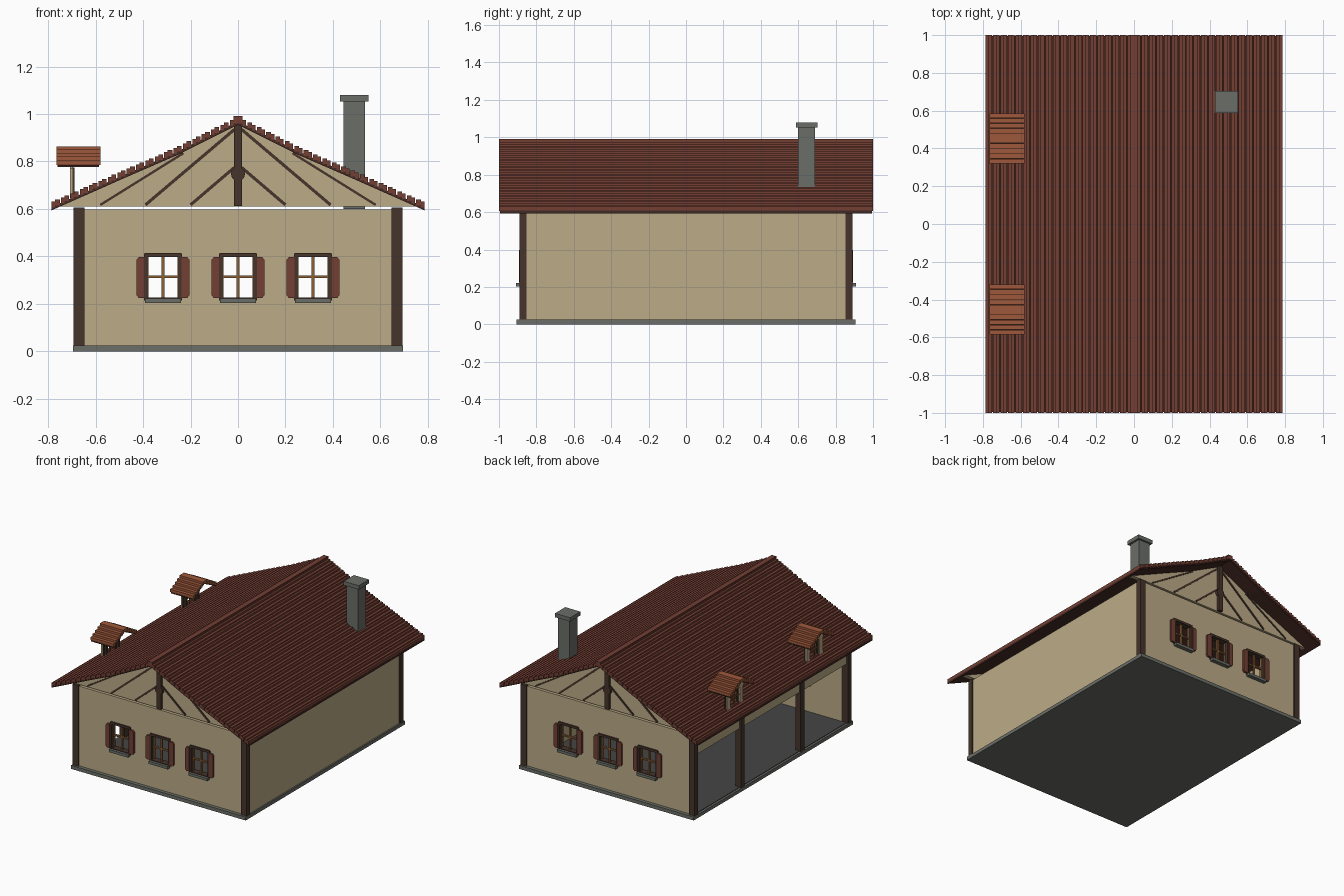
import bpy, bmesh, math

cube = bpy.data.objects.get("Cube")
if cube:
    bpy.data.objects.remove(cube)


def material(name, hex_colour):
    srgb = [int(hex_colour[i:i + 2], 16) / 255 for i in (0, 2, 4)]
    col = [c / 12.92 if c <= 0.04045 else ((c + 0.055) / 1.055) ** 2.4 for c in srgb] + [1]
    m = bpy.data.materials.new(name)
    m.use_nodes = True
    m.diffuse_color = col
    m.node_tree.nodes["Principled BSDF"].inputs["Base Color"].default_value = col
    return m


PLASTER = material("beige plaster", "bcab87")
ROOF = material("roof red brown", "733f34")
SHADE = material("dark roof batten", "422822")
TIMBER = material("dark timber", "46342b")
ORANGE = material("orange tile", "9e583b")
STONE = material("grey stone", "6b6e67")
FLOOR = material("dark floor", "454545")
WOOD = material("window wood", "8a5f35")


def finish(bm, name, mat):
    bmesh.ops.recalc_face_normals(bm, faces=bm.faces)
    mesh = bpy.data.meshes.new(name)
    bm.to_mesh(mesh)
    bm.free()
    mesh.materials.append(mat)
    ob = bpy.data.objects.new(name, mesh)
    bpy.context.collection.objects.link(ob)
    return ob


def boxes(name, mat, items):
    """One object from boxes given as (x0, x1, y0, y1, z0, z1)."""
    bm = bmesh.new()
    for x0, x1, y0, y1, z0, z1 in items:
        vs = bmesh.ops.create_cube(bm, size=1)["verts"]
        for v in vs:
            v.co = ((x0 + x1) / 2 + v.co.x * (x1 - x0),
                    (y0 + y1) / 2 + v.co.y * (y1 - y0),
                    (z0 + z1) / 2 + v.co.z * (z1 - z0))
    return finish(bm, name, mat)


def prisms(name, mat, polygons, a0, a1, axis="y"):
    """Extrude (u, z) polygons along y, or along x with u as y."""
    bm = bmesh.new()
    for poly in polygons:
        place = lambda u, z, a: (u, a, z) if axis == "y" else (a, u, z)
        f = bm.faces.new([bm.verts.new(place(u, z, a0)) for u, z in poly])
        new = bmesh.ops.extrude_face_region(bm, geom=[f])["geom"]
        for v in new:
            if isinstance(v, bmesh.types.BMVert):
                v.co["xyz".index(axis)] = a1
    return finish(bm, name, mat)


def bar(u0, z0, u1, z1, w):
    """Outline of a straight bar of width w."""
    d = math.hypot(u1 - u0, z1 - z0)
    nx, nz = -(z1 - z0) / d * w / 2, (u1 - u0) / d * w / 2
    return [(u0 + nx, z0 + nz), (u1 + nx, z1 + nz), (u1 - nx, z1 - nz), (u0 - nx, z0 - nz)]


PROFILE = [(0, 0.985), (0.26, 0.855), (0.49, 0.755), (0.79, 0.622)]


def roof_z(x):
    x = abs(x)
    for (xa, za), (xb, zb) in zip(PROFILE, PROFILE[1:]):
        if x <= xb + 1e-6:
            return za + (zb - za) * (x - xa) / (xb - xa)
    return PROFILE[-1][1]


# Base slab and floor
boxes("base_slab", STONE, [(-0.695, 0.695, -0.905, 0.905, 0, 0.025)])
boxes("floor", FLOOR, [(-0.68, 0.68, -0.87, 0.87, 0.025, 0.029)])

# Corner posts and the posts of the open side
posts = [(sx * 0.67 - 0.023, sx * 0.67 + 0.023, sy * 0.872 - 0.019, sy * 0.872 + 0.019, 0.025, 0.605)
         for sx in (-1, 1) for sy in (-1, 1)]
posts += [(-0.69, -0.648, y - 0.022, y + 0.022, 0.025, 0.605) for y in (-0.34, 0.34)]
boxes("timber_posts", TIMBER, posts)

# Closed side wall and the header over the open side
boxes("side_wall", PLASTER, [(0.655, 0.685, -0.855, 0.855, 0.025, 0.6)])
boxes("open_side_header", PLASTER, [(-0.68, -0.66, -0.855, 0.855, 0.45, 0.6)])

# Gable ends with windows
WINDOWS = (-0.316, 0, 0.316)
HW, Z0, Z1 = 0.078, 0.215, 0.41
for label, s in (("front", -1), ("back", 1)):
    def span(a, b):
        return tuple(sorted((s * a, s * b)))
    wy = span(0.85, 0.88)
    edges = [-0.648] + [e for c in WINDOWS for e in (c - HW, c + HW)] + [0.648]
    wall = [(-0.648, 0.648, *wy, 0.025, Z0), (-0.648, 0.648, *wy, Z1, 0.598)]
    wall += [(edges[i], edges[i + 1], *wy, Z0, Z1) for i in range(0, 8, 2)]
    boxes(label + "_wall", PLASTER, wall)

    frames, bars, shutters, sills = [], [], [], []
    for c in WINDOWS:
        fy = span(0.845, 0.89)
        frames += [(c + k * 0.073 - 0.007, c + k * 0.073 + 0.007, *fy, Z0, Z1) for k in (-1, 1)]
        frames += [(c - HW, c + HW, *fy, Z1 - 0.012, Z1 + 0.004), (c - HW, c + HW, *fy, Z0, Z0 + 0.012)]
        by = span(0.858, 0.872)
        bars += [(c - 0.006, c + 0.006, *by, Z0 + 0.01, Z1 - 0.01),
                 (c - 0.066, c + 0.066, *by, 0.31, 0.32)]
        bars += [(c + k * 0.064 - 0.003, c + k * 0.064 + 0.003, *by, Z0 + 0.01, Z1 - 0.01) for k in (-1, 1)]
        sills += [(c - 0.075, c + 0.075, *span(0.87, 0.908), 0.203, 0.222)]
        for k in (-1, 1):
            o = [(0.079, 0.225), (0.102, 0.225), (0.111, 0.236), (0.111, 0.386), (0.102, 0.397), (0.079, 0.397)]
            shutters.append([(c + k * u, z) for u, z in o])
    boxes(label + "_window_frames", TIMBER, frames)
    boxes(label + "_window_bars", WOOD, bars)
    boxes(label + "_window_sills", STONE, sills)
    prisms(label + "_shutters", ROOF, shutters, s * 0.88, s * 0.894)

    # Plaster triangle under the roof
    xs = [-0.75, -0.49, -0.26, 0, 0.26, 0.49, 0.75]
    tri = [(0.75, 0.61), (-0.75, 0.61)] + [(x, roof_z(x) - 0.025) for x in xs]
    prisms(label + "_gable", PLASTER, [tri], s * 0.85, s * 0.88)

    # King post with round boss and diagonal struts
    boss = [(0.03 * math.cos(i * math.pi / 6), 0.748 + 0.03 * math.sin(i * math.pi / 6)) for i in range(12)]
    prisms(label + "_king_post", TIMBER, [bar(0, 0.612, 0, 0.955, 0.034), boss], s * 0.875, s * 0.9)
    struts = []
    for k in (-1, 1):
        struts += [bar(k * 0.015, 0.935, k * 0.39, 0.617, 0.013),
                   bar(k * 0.015, 0.775, k * 0.20, 0.617, 0.013),
                   bar(k * 0.23, 0.835, k * 0.58, 0.617, 0.010)]
    prisms(label + "_gable_struts", TIMBER, struts, s * 0.878, s * 0.886)

# Roof deck, dark between and below the tile rows
top = [-0.786, -0.49, -0.26, 0, 0.26, 0.49, 0.786]
deck = [(x, roof_z(x) - 0.016) for x in top] + [(x, roof_z(x) - 0.03) for x in reversed(top)]
prisms("roof_deck", SHADE, [deck], -0.995, 0.995)

# Stepped tile rows, two steps to a row
ROWS = 20
w = 0.79 / ROWS
tiles = []
for i in range(ROWS):
    for half in (0, 1):
        xa = i * w + half * w / 2
        xb = xa + w / 2 - (0.005 if half else 0)
        zt = roof_z(xa + w / 4) + 0.004
        for k in (-1, 1):
            tiles.append((*sorted((k * xa, k * xb)), -1, 1, zt - 0.024, zt))
boxes("roof_tile_rows", ROOF, tiles)
boxes("ridge_cap", ROOF, [(-0.018, 0.018, -1, 1, 0.965, 0.992)])

# Chimney
boxes("chimney", STONE, [(0.445, 0.535, 0.6, 0.69, 0.6, 1.055),
                         (0.43, 0.55, 0.587, 0.703, 1.052, 1.08)])

# Small dormers above the open side
for label, c in (("front", -0.453), ("back", 0.453)):
    rows, n = [], 5
    step = 0.135 / n
    for i in range(n):
        zt = 0.864 - i * 0.0145
        for k in (-1, 1):
            ya, yb = c + k * i * step, c + k * ((i + 1) * step - 0.002)
            rows.append((-0.765, -0.58, *sorted((ya, yb)), zt - 0.02, zt))
    boxes(label + "_dormer_tiles", ORANGE, rows)
    prisms(label + "_dormer_deck", SHADE,
           [[(c - 0.13, 0.783), (c, 0.85), (c + 0.13, 0.783), (c + 0.13, 0.776), (c, 0.84), (c - 0.13, 0.776)]],
           -0.76, -0.585, "x")
    # Thin dormer front: cheeks, gable, dark posts and lattice bars
    boxes(label + "_dormer_cheeks", PLASTER,
          [(-0.708, -0.697, *sorted((c + k * 0.055, c + k * 0.09)), 0.645, 0.775) for k in (-1, 1)])
    prisms(label + "_dormer_gable", PLASTER,
           [[(c - 0.1, 0.77), (c + 0.1, 0.77), (c + 0.1, 0.792), (c, 0.84), (c - 0.1, 0.792)]],
           -0.708, -0.697, "x")
    boxes(label + "_dormer_posts", TIMBER,
          [(-0.697, -0.688, c + y - 0.008, c + y + 0.008, 0.645, 0.775) for y in (-0.085, -0.05, 0.05, 0.085)])
    boxes(label + "_dormer_bars", WOOD,
          [(-0.705, -0.698, c - 0.005, c + 0.005, 0.645, 0.77),
           (-0.705, -0.698, c - 0.055, c + 0.055, 0.712, 0.72)])
